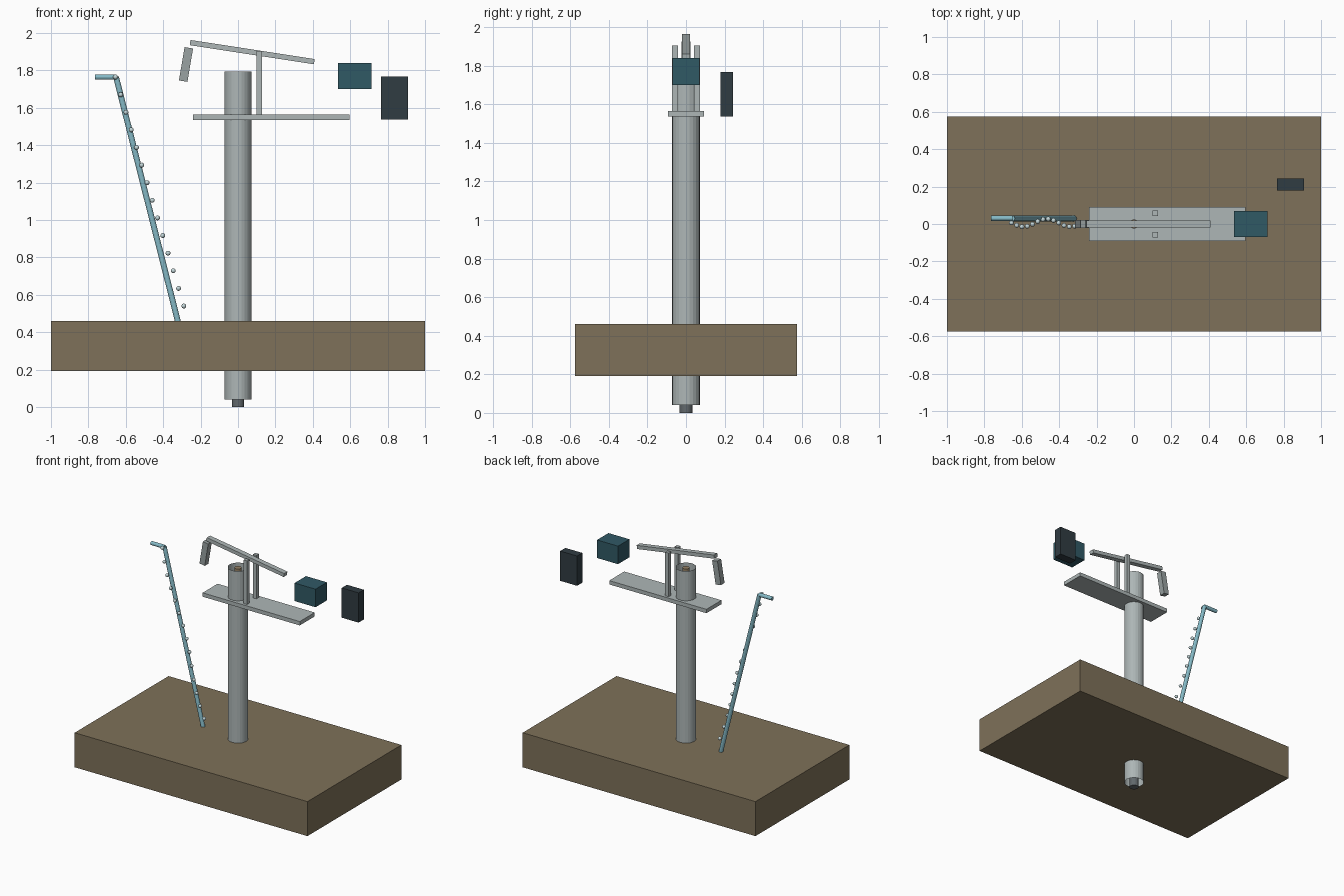
import bpy, math
from mathutils import Vector

if "Cube" in bpy.data.objects:
    bpy.data.objects.remove(bpy.data.objects["Cube"])


def material(name, rgb):
    m = bpy.data.materials.new(name)
    m.diffuse_color = (*rgb, 1)
    m.use_nodes = True
    m.node_tree.nodes["Principled BSDF"].inputs["Base Color"].default_value = m.diffuse_color
    return m


STEEL = material("steel", (0.42, 0.47, 0.47))
BEAM = material("beam_steel", (0.32, 0.36, 0.36))
PALE = material("pale_steel", (0.5, 0.55, 0.56))
EARTH = material("earth", (0.21, 0.165, 0.10))
BLUE = material("blue_pipe", (0.24, 0.50, 0.58))
WATER = material("droplet", (0.55, 0.68, 0.70))
TEAL = material("teal", (0.03, 0.10, 0.13))
DARK = material("dark", (0.03, 0.045, 0.055))
PLUG = material("plug_grey", (0.12, 0.14, 0.15))
COPPER = material("rod_brown", (0.3, 0.22, 0.13))


def finish(name, mat):
    ob = bpy.context.object
    ob.name = name
    ob.data.materials.append(mat)
    return ob


def box(name, lo, hi, mat):
    lo, hi = Vector(lo), Vector(hi)
    bpy.ops.mesh.primitive_cube_add(size=1, location=(lo + hi) / 2)
    ob = finish(name, mat)
    ob.scale = hi - lo
    return ob


def rod(name, a, b, r, mat, sides=24, cap='NGON'):
    a, b = Vector(a), Vector(b)
    d = b - a
    bpy.ops.mesh.primitive_cylinder_add(vertices=sides, radius=r, depth=d.length,
                                        end_fill_type=cap, location=(a + b) / 2)
    ob = finish(name, mat)
    ob.rotation_euler = d.to_track_quat('Z', 'Y').to_euler()
    return ob


def bar(name, a, b, thick, width, mat):
    # rectangular bar between two points (x, z) in the y = 0 plane
    dx, dz = b[0] - a[0], b[1] - a[1]
    bpy.ops.mesh.primitive_cube_add(size=1, location=((a[0] + b[0]) / 2, 0, (a[1] + b[1]) / 2))
    ob = finish(name, mat)
    ob.scale = (math.hypot(dx, dz), width, thick)
    ob.rotation_euler = (0, -math.atan2(dz, dx), 0)
    return ob


# ground block
box("ground_block", (-1, -0.576, 0.192), (1, 0.576, 0.46), EARTH)

# well casing (open tube), inner rod and bottom plug
rod("well_casing", (0, 0, 0.04), (0, 0, 1.795), 0.072, STEEL, cap='NOTHING')
rod("inner_rod", (0, 0, 0.12), (0, 0, 1.79), 0.025, COPPER, 12)
rod("bottom_plug", (0, 0, 0), (0, 0, 0.13), 0.033, PLUG, 16)

# platform with two posts
box("platform", (-0.24, -0.092, 1.535), (0.595, 0.092, 1.565), STEEL)
for side, tag in ((-1, "front"), (1, "back")):
    y = side * 0.057
    box(tag + "_post", (0.098, y - 0.015, 1.56), (0.128, y + 0.015, 1.903), STEEL)

# rocking beam and its hanging head
bar("rocking_beam", (-0.256, 1.949), (0.408, 1.847), 0.028, 0.04, STEEL)
bar("beam_head", (-0.263, 1.921), (-0.293, 1.743), 0.046, 0.045, BEAM)

# motor and control box
box("motor", (0.535, -0.07, 1.70), (0.715, 0.07, 1.84), TEAL)
box("control_box", (0.765, 0.18, 1.537), (0.91, 0.244, 1.768), DARK)

# slanted outlet pipe with spout
rod("outlet_pipe", (-0.318, 0.03, 0.445), (-0.652, 0.03, 1.765), 0.0155, BLUE, 12)
rod("outlet_spout", (-0.65, 0.03, 1.765), (-0.765, 0.03, 1.765), 0.0145, BLUE, 12)

# droplets winding along the pipe
for i in range(14):
    loc = (-0.655 + 0.0281 * i, 0.006 - 0.021 * math.sin(0.7 * i), 1.765 - 0.0942 * i)
    bpy.ops.mesh.primitive_uv_sphere_add(segments=12, ring_count=8, radius=0.013, location=loc)
    finish(f"droplet_{i + 1}", WATER)
    bpy.ops.object.shade_smooth()
